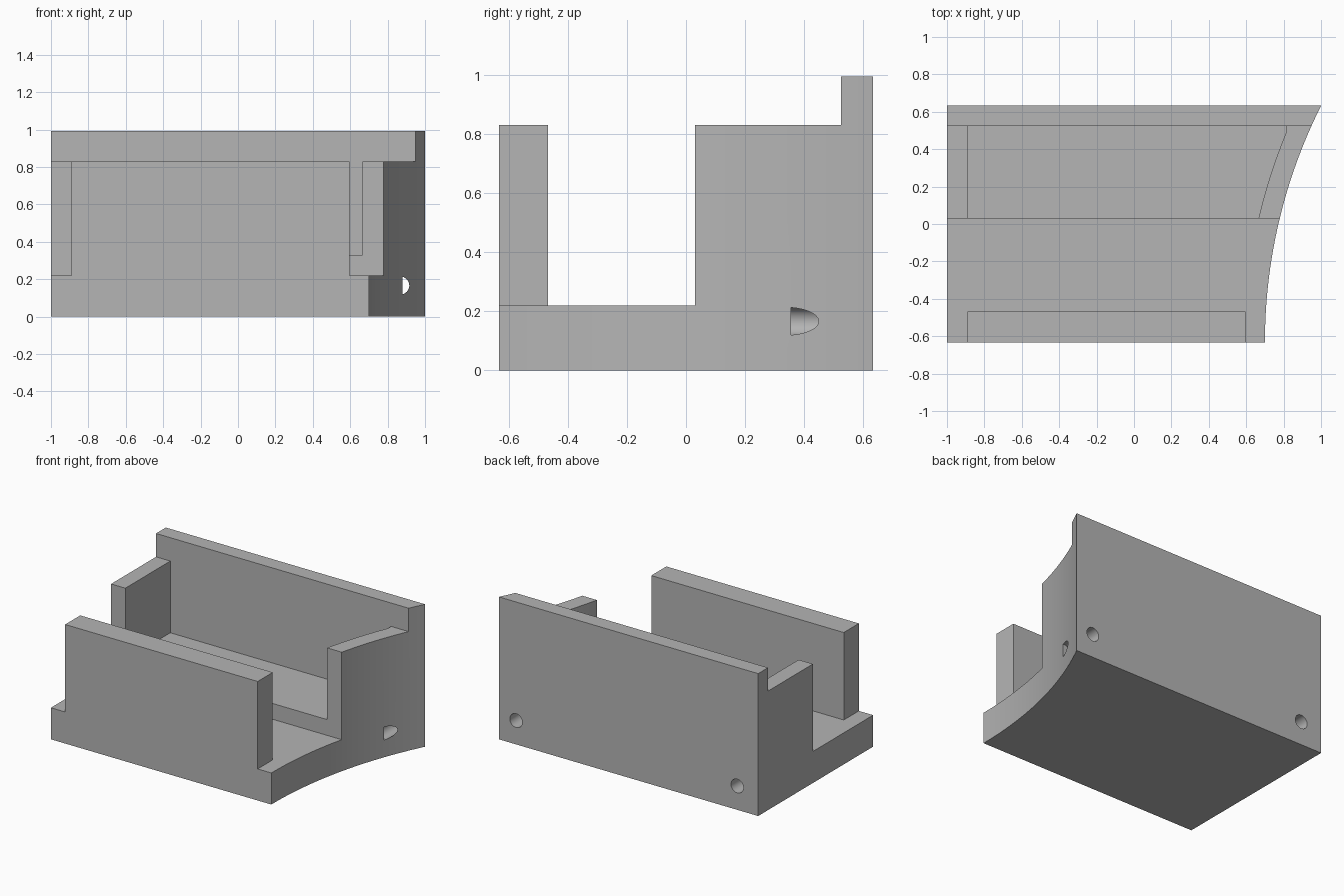
import bpy, bmesh, math
from mathutils import Matrix

if "Cube" in bpy.data.objects:
    bpy.data.objects.remove(bpy.data.objects["Cube"], do_unlink=True)

grey = bpy.data.materials.new("light grey")
grey.use_nodes = True
colour = (0.46, 0.46, 0.46, 1)
grey.diffuse_color = colour
grey.node_tree.nodes["Principled BSDF"].inputs["Base Color"].default_value = colour

FRONT, BACK, TOP = -0.633, 0.633, 0.993
WALL, RADIUS = 0.11, 2.817
BASE_Z, FLOOR_Z, RIM_Z = 0.22, 0.33, 0.83
STEP_Y, BACK_WALL_Y = 0.03, 0.525
HIGH = 1.3


def to_object(bm, name):
    bmesh.ops.recalc_face_normals(bm, faces=bm.faces)
    mesh = bpy.data.meshes.new(name)
    bm.to_mesh(mesh)
    bm.free()
    mesh.materials.append(grey)
    obj = bpy.data.objects.new(name, mesh)
    bpy.context.collection.objects.link(obj)
    return obj


def prism(name, outline, z0, z1):
    """Extrude a plan outline between two heights."""
    bm = bmesh.new()
    face = bm.faces.new([bm.verts.new((x, y, z0)) for x, y in outline])
    out = bmesh.ops.extrude_face_region(bm, geom=[face])
    verts = [v for v in out["geom"] if isinstance(v, bmesh.types.BMVert)]
    bmesh.ops.translate(bm, verts=verts, vec=(0, 0, z1 - z0))
    return to_object(bm, name)


def arc(y0, y1, inset, steps):
    """Points on the concave side, moved inwards by the inset."""
    ys = [y0 + (y1 - y0) * i / steps for i in range(steps + 1)]
    r = RADIUS + inset
    return [(0.70 + RADIUS - math.sqrt(r * r - (y - FRONT) ** 2), y) for y in ys]


def rod(name, x, y0, y1, z, radius):
    bm = bmesh.new()
    place = Matrix.Translation((x, (y0 + y1) / 2, z)) @ Matrix.Rotation(math.pi / 2, 4, "X")
    bmesh.ops.create_cone(bm, cap_ends=True, segments=32, radius1=radius,
                          radius2=radius, depth=y1 - y0, matrix=place)
    return to_object(bm, name)


# Solid block with one concave side
body = prism("bracket_body", [(-1, BACK), (-1, FRONT)] + arc(FRONT, BACK, 0, 32), 0, TOP)

# Material above the lower rim, leaving the tall back wall
rim_cut = prism("rim_cutter", [(-2, -2), (2, -2), (2, BACK_WALL_Y), (-2, BACK_WALL_Y)], RIM_Z, HIGH)

# Cross channel and the two open front corners, leaving the front wall
channel_cut = prism("channel_cutter", [
    (-2, -2), (-0.89, -2), (-0.89, -0.467), (0.595, -0.467),
    (0.595, -2), (2, -2), (2, STEP_Y), (-2, STEP_Y)], BASE_Z, HIGH)

# Pocket behind the channel, following the concave side
pocket_side = arc(-0.1, 0.49, WALL, 16)
pocket_cut = prism("pocket_cutter", [(-0.89, BACK_WALL_Y), (-0.89, -0.1)] + pocket_side
                   + [(pocket_side[-1][0], BACK_WALL_Y)], FLOOR_Z, HIGH)

# Blind screw holes in the back
holes = [rod("screw_hole_cutter", x, 0.355, 0.8, 0.166, 0.048) for x in (-0.838, 0.868)]

for cutter in [rim_cut, channel_cut, pocket_cut] + holes:
    mod = body.modifiers.new(cutter.name, "BOOLEAN")
    mod.operation = "DIFFERENCE"
    mod.solver = "EXACT"
    mod.object = cutter
    cutter.hide_render = True
    bpy.context.view_layer.objects.active = body
    bpy.ops.object.modifier_apply(modifier=mod.name)
    bpy.data.objects.remove(cutter, do_unlink=True)

bpy.ops.object.select_all(action="DESELECT")
body.select_set(True)
bpy.context.view_layer.objects.active = body
bpy.ops.object.shade_smooth_by_angle(angle=math.radians(30))
